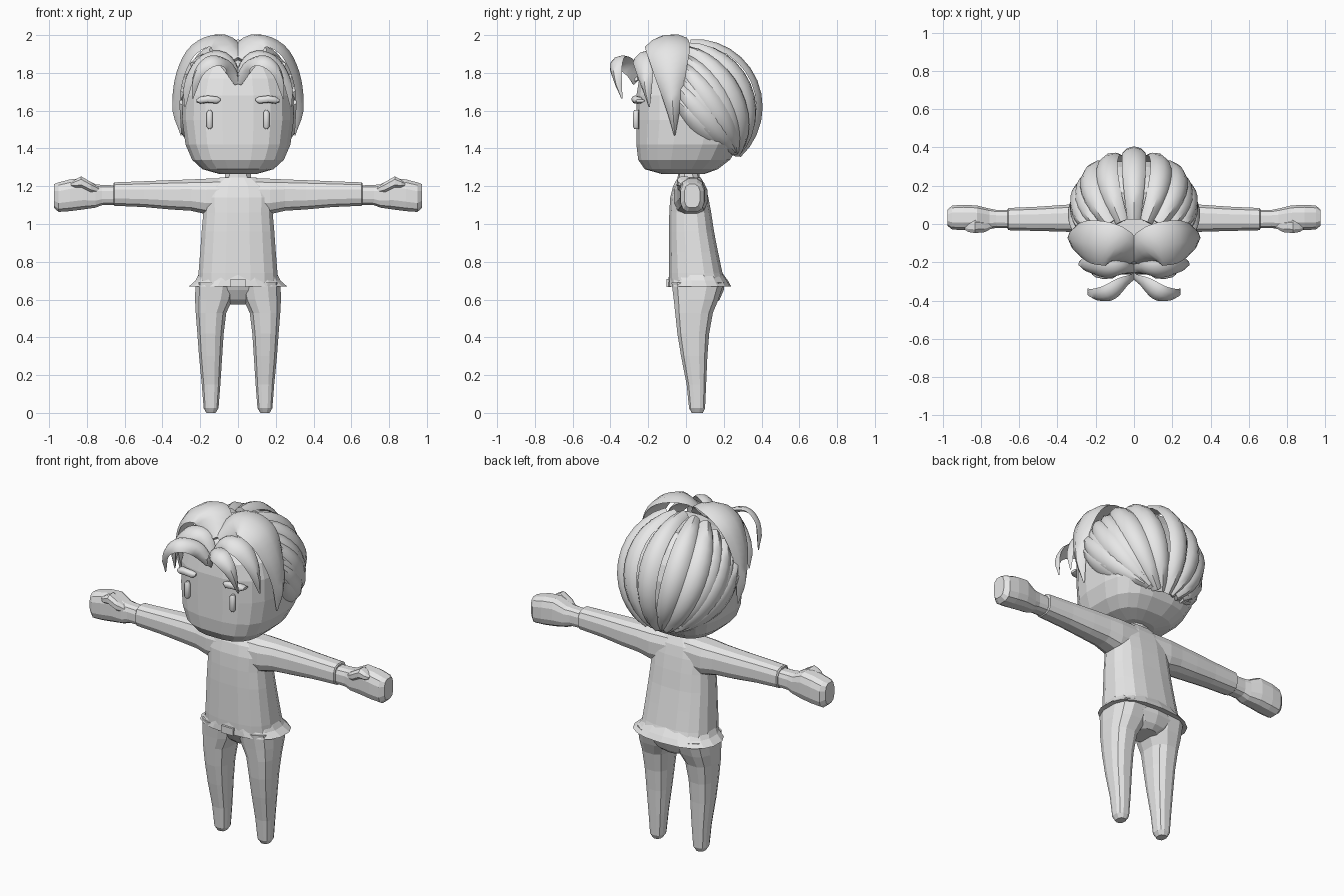
import bpy, bmesh, math
from mathutils import Vector

grey = bpy.data.materials.new("plain_grey")
grey.diffuse_color = (0.8, 0.8, 0.8, 1)


def make(name, rings, mirror=False, smooth=None):
    """Bridge a list of point rings into a closed mesh object."""
    bm = bmesh.new()
    vs = [[bm.verts.new(p) for p in r] for r in rings]
    n = len(rings[0])
    for a, b in zip(vs, vs[1:]):
        for i in range(n):
            j = (i + 1) % n
            bm.faces.new((a[i], a[j], b[j], b[i]))
    bm.faces.new(vs[0])
    bm.faces.new(vs[-1])
    bmesh.ops.recalc_face_normals(bm, faces=bm.faces)
    me = bpy.data.meshes.new(name)
    bm.to_mesh(me)
    bm.free()
    me.materials.append(grey)
    ob = bpy.data.objects.new(name, me)
    bpy.context.collection.objects.link(ob)
    if mirror:
        ob.modifiers.new("mirror", 'MIRROR')
        ob.modifiers["mirror"].use_mirror_merge = False
    if smooth:
        bpy.ops.object.select_all(action='DESELECT')
        ob.select_set(True)
        bpy.context.view_layer.objects.active = ob
        bpy.ops.object.shade_smooth_by_angle(angle=math.radians(smooth))
    return ob


def loft(name, axis, sections, p=2.4, n=14, **kw):
    """Sections (t, u0, u1, v0, v1): rounded boxes along z (u=x, v=y) or x (u=y, v=z)."""
    rings = []
    for t, u0, u1, v0, v1 in sections:
        ring = []
        for i in range(n):
            a = 2 * math.pi * (i + 0.5) / n
            c, s = math.cos(a), math.sin(a)
            u = (u0 + u1) / 2 + (u1 - u0) / 2 * math.copysign(abs(c) ** (2 / p), c)
            v = (v0 + v1) / 2 + (v1 - v0) / 2 * math.copysign(abs(s) ** (2 / p), s)
            ring.append((u, v, t) if axis == 'z' else (t, u, v))
        rings.append(ring)
    return make(name, rings, **kw)


def spline(keys, steps=4):
    """Smooth curve through 4D keys (x, y, z, half width)."""
    k = [Vector(q) for q in keys]
    k = [2 * k[0] - k[1]] + k + [2 * k[-1] - k[-2]]
    out = []
    for i in range(1, len(k) - 2):
        a, b, c, d = k[i - 1:i + 3]
        for s in range(steps):
            t = s / steps
            out.append(0.5 * (2 * b + (c - a) * t + (2 * a - 5 * b + 4 * c - d) * t * t
                              + (3 * b - a - 3 * c + d) * t ** 3))
    return out + [k[-2]]


def lock(name, path, centre, thick, mirror=False):
    """Leaf-shaped strand of hair, domed away from the centre."""
    rings = []
    for i, q in enumerate(path):
        pos = q.to_3d()
        tan = (path[min(i + 1, len(path) - 1)].to_3d() - path[max(i - 1, 0)].to_3d()).normalized()
        side = tan.cross(pos - Vector(centre)).normalized()
        up = side.cross(tan).normalized()
        w = max(q[3], 0.004)
        h = min(thick, w)
        prof = [(-1, -0.3), (-0.65, 0.55), (0, 1), (0.65, 0.55), (1, -0.3), (0, -0.15)]
        rings.append([pos + side * a * w + up * b * h for a, b in prof])
    return make(name, rings, mirror, smooth=40)


# Head and neck
loft("head", 'z', [
    (1.265, -.10, .10, -.13, .10), (1.29, -.19, .19, -.22, .17), (1.34, -.245, .245, -.255, .235),
    (1.42, -.28, .28, -.265, .285), (1.55, -.298, .298, -.265, .33), (1.68, -.295, .295, -.265, .33),
    (1.77, -.27, .27, -.25, .30), (1.85, -.21, .21, -.19, .25), (1.91, -.12, .12, -.10, .17)],
    p=2.9, n=20)
loft("neck", 'z', [(1.17, -.085, .085, -.055, .085), (1.235, -.075, .075, -.045, .075),
                   (1.30, -.065, .065, -.04, .065)], n=10)

# Face details
loft("eye", 'z', [(1.503, .143, .157, -.274, -.25), (1.515, .133, .167, -.28, -.25),
                  (1.59, .133, .167, -.28, -.25), (1.603, .143, .157, -.274, -.25)],
     n=10, mirror=True, smooth=40)
loft("eyebrow", 'x', [(.092, -.272, -.25, 1.652, 1.664), (.11, -.285, -.25, 1.637, 1.674),
                      (.16, -.288, -.25, 1.642, 1.680), (.20, -.28, -.23, 1.636, 1.674),
                      (.22, -.265, -.22, 1.645, 1.660)], n=10, mirror=True, smooth=40)

# Back hair: strands fanning over the skull and gathering at the nape
COUNT = 15
for i in range(COUNT):
    f = 2 * i / (COUNT - 1) - 1
    a = math.radians(84) * f
    start = Vector((math.sin(a), -0.08 - 0.2 * abs(math.sin(a)), math.cos(a))).normalized()
    end = Vector((0.46 * math.sin(a), 0.62, -0.70)).normalized()
    lift = 1.0 + 0.025 * (i % 2)
    path = []
    for s in range(13):
        t = s / 12
        d = start.slerp(end, t)
        w = 0.012 + 0.052 * math.sin(math.pi * (0.12 + 0.78 * t)) ** 0.8
        path.append(Vector((d.x * .312 * lift, .05 + d.y * .322 * lift, 1.62 + d.z * .325 * lift, w)))
    lock("back_hair_strand", path, (0, .05, 1.62), 0.026)

# Front hair: three pairs of locks curling out from the parting
lock("large_fringe_lock", spline([
    (0, -.17, 1.87, .07), (.10, -.115, 1.97, .11), (.225, -.095, 1.925, .115),
    (.295, -.085, 1.80, .085), (.318, -.07, 1.64, .045), (.30, -.06, 1.47, .003)]),
    (0, -.05, 1.6), .03, True)
lock("middle_fringe_lock", spline([
    (0, -.235, 1.77, .03), (.08, -.235, 1.88, .055), (.18, -.225, 1.87, .06),
    (.255, -.215, 1.77, .04), (.28, -.195, 1.62, .003)]), (0, -.08, 1.6), .022, True)
lock("front_fringe_lock", spline([
    (0, -.265, 1.75, .025), (.06, -.315, 1.845, .045), (.14, -.365, 1.865, .05),
    (.21, -.37, 1.80, .035), (.24, -.34, 1.665, .003)]), (0, -.12, 1.6), .02, True)

# Shirt: torso, flared hem, sleeves
loft("torso", 'z', [
    (.68, -.215, .215, -.09, .215), (.74, -.212, .212, -.092, .195), (.85, -.203, .203, -.092, .172),
    (.96, -.195, .195, -.092, .15), (1.06, -.186, .186, -.09, .135), (1.14, -.19, .19, -.085, .12),
    (1.20, -.17, .17, -.07, .105), (1.245, -.10, .10, -.045, .08)], p=2.8, n=16)
loft("shirt_hem", 'z', [(.745, -.205, .205, -.088, .19), (.70, -.228, .228, -.094, .222),
                        (.668, -.265, .265, -.096, .24), (.675, -.215, .215, -.085, .2)],
     p=2.4, n=18)
loft("sleeve", 'x', [
    (.05, -.07, .11, 1.05, 1.245), (.17, -.065, .115, 1.05, 1.242), (.25, -.05, .108, 1.068, 1.238),
    (.36, -.042, .102, 1.075, 1.234), (.50, -.038, .092, 1.088, 1.228),
    (.655, -.034, .085, 1.095, 1.222), (.66, -.028, .078, 1.10, 1.215)], p=2.7, n=12, mirror=True)

# Hands: wrist with closed fist, thumb laid on the front
loft("hand", 'x', [
    (.63, -.024, .074, 1.102, 1.205), (.72, -.022, .075, 1.098, 1.208),
    (.755, -.028, .082, 1.085, 1.212), (.82, -.032, .098, 1.075, 1.245),
    (.89, -.034, .102, 1.066, 1.238), (.95, -.03, .098, 1.062, 1.222),
    (.975, -.01, .075, 1.085, 1.212)], p=2.9, n=12, mirror=True)
loft("thumb", 'x', [
    (.735, -.02, .02, 1.16, 1.195), (.78, -.045, .025, 1.165, 1.225), (.83, -.05, .03, 1.19, 1.254),
    (.865, -.044, .02, 1.19, 1.235), (.885, -.03, .01, 1.20, 1.22)], n=8, mirror=True)

# Trousers: hips, legs, buckle
loft("hips", 'z', [(.575, -.07, .07, .0, .15), (.60, -.13, .13, -.03, .178),
                   (.65, -.20, .20, -.06, .20), (.70, -.212, .212, -.08, .205)], p=2.3, n=14)
loft("leg", 'z', [
    (0, .118, .168, .03, .09), (.025, .102, .183, .015, .102), (.15, .092, .193, .002, .108),
    (.30, .082, .208, -.028, .115), (.42, .074, .217, -.048, .125), (.53, .06, .226, -.06, .145),
    (.60, .025, .23, -.068, .175), (.69, .005, .228, -.08, .205)], p=2.6, n=12, mirror=True)
loft("belt_buckle", 'z', [(.667, -.04, .04, -.104, -.08), (.71, -.04, .04, -.104, -.08)],
     p=30, n=4)
